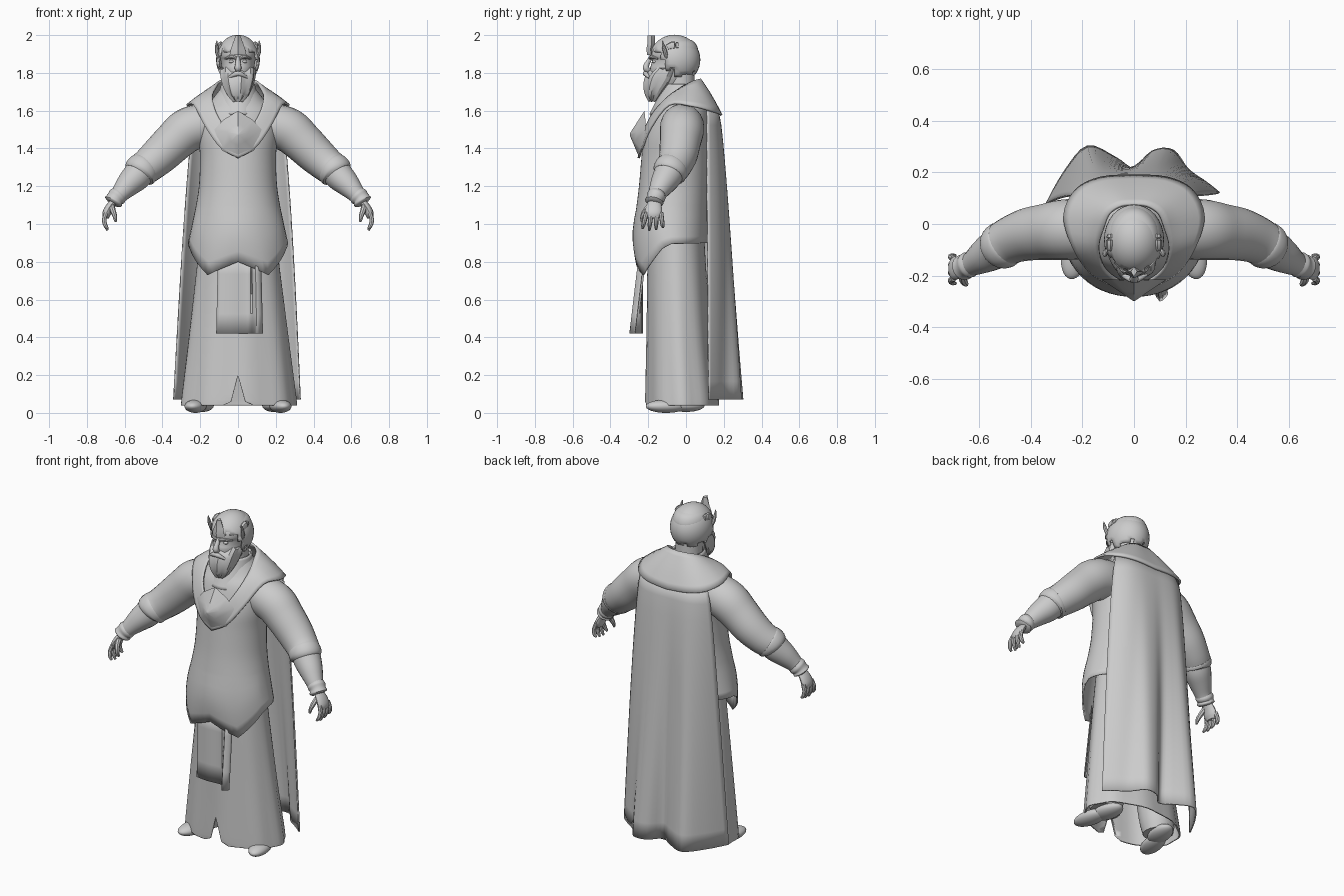
import bpy, bmesh, math
from mathutils import Vector, Matrix

if "Cube" in bpy.data.objects:
    bpy.data.objects.remove(bpy.data.objects["Cube"])

GREY = (0.6, 0.6, 0.6, 1)
mat = bpy.data.materials.new("stone grey")
mat.use_nodes = True
mat.diffuse_color = GREY
mat.node_tree.nodes["Principled BSDF"].inputs["Base Color"].default_value = GREY


def finish(name, bm, thick=0, angle=40):
    bmesh.ops.recalc_face_normals(bm, faces=bm.faces)
    me = bpy.data.meshes.new(name)
    bm.to_mesh(me)
    bm.free()
    me.materials.append(mat)
    ob = bpy.data.objects.new(name, me)
    bpy.context.collection.objects.link(ob)
    if thick:
        mod = ob.modifiers.new("thickness", "SOLIDIFY")
        mod.thickness = thick
        mod.offset = 0
    bpy.ops.object.select_all(action="DESELECT")
    ob.select_set(True)
    bpy.context.view_layer.objects.active = ob
    bpy.ops.object.shade_smooth_by_angle(angle=math.radians(angle))
    return ob


def smooth(rows, k=4):
    """Catmull-Rom through rows of numbers."""
    rows = [Vector(r) for r in rows]
    out = []
    for i in range(len(rows) - 1):
        p, q = rows[i], rows[i + 1]
        a, b = rows[max(i - 1, 0)], rows[min(i + 2, len(rows) - 1)]
        for j in range(k):
            t = j / k
            out.append(0.5 * (2 * p + (q - a) * t + (2 * a - 5 * p + 4 * q - b) * t * t
                              + (3 * p - a - 3 * q + b) * t ** 3))
    return out + [rows[-1]]


def loft(name, rings, caps=(True, True), thick=0, closed=True, angle=40):
    bm = bmesh.new()
    vs = [[bm.verts.new(p) for p in r] for r in rings]
    n = len(vs[0])
    for a, b in zip(vs, vs[1:]):
        for i in range(n if closed else n - 1):
            j = (i + 1) % n
            bm.faces.new((a[i], a[j], b[j], b[i]))
    for use, r in zip(caps, (vs[0], vs[-1])):
        if use and closed:
            bm.faces.new(r)
    return finish(name, bm, thick, angle)


def oval(z, rx, front, back, n=48, fold=0, waves=9):
    """Horizontal ring, first point at the front."""
    pts = []
    for i in range(n):
        a = math.tau * i / n
        f = 1 + fold * math.sin(waves * a)
        pts.append(Vector((rx * f * math.sin(a),
                           (front + back) / 2 - (back - front) / 2 * f * math.cos(a), z)))
    return pts


def tube(name, path, n=16, k=4, flat=1):
    """Round limb along points of x, y, z, radius."""
    path = smooth(path, k)
    rings = []
    for i, p in enumerate(path):
        d = (path[min(i + 1, len(path) - 1)] - path[max(i - 1, 0)]).to_3d().normalized()
        u = d.cross(Vector((0, 1, 0.01))).normalized()
        v = d.cross(u)
        rings.append([p.to_3d() + p[3] * (u * math.cos(t) * flat + v * math.sin(t))
                      for t in (math.tau * j / n for j in range(n))])
    return loft(name, rings)


def ball(name, loc, size, turn=0, keep=None):
    bm = bmesh.new()
    m = Matrix.Translation(loc) @ Matrix.Rotation(turn, 4, "Z") @ Matrix.Diagonal((*size, 1))
    bmesh.ops.create_uvsphere(bm, u_segments=32, v_segments=20, radius=1, matrix=m)
    if keep:
        bmesh.ops.delete(bm, geom=[f for f in bm.faces if not keep(f.calc_center_median())],
                         context="FACES")
    return finish(name, bm, 0.008 if keep else 0)


def half_loop(pts):
    """Smooth half outline, front to back, mirrored into a ring."""
    h = smooth(pts, 4)
    return h + [Vector((-p.x, p.y, p.z)) for p in h[-2:0:-1]]


def piecewise(x, keys):
    for (a, va), (b, vb) in zip(keys, keys[1:]):
        if x <= b:
            return va + (vb - va) * (x - a) / (b - a)
    return keys[-1][1]


# Tunic with a pointed front hem
rings = [oval(*r) for r in smooth([
    (1.72, .085, -.11, .06), (1.65, .14, -.145, .1), (1.6, .19, -.175, .115), (1.53, .205, -.2, .12),
    (1.45, .205, -.222, .12), (1.35, .197, -.232, .115), (1.2, .203, -.245, .11),
    (1.08, .222, -.26, .107)])]
waist, hem = rings[-1], oval(.88, .262, -.262, .107)
for i, p in enumerate(hem):
    p.z = piecewise(min(i, 48 - i) * 7.5, [(0, .80), (37.5, .73), (75, .87), (90, .895), (180, .9)])
for t in (.2, .4, .6, .8, 1):
    ring = [a.lerp(b, t) for a, b in zip(waist, hem)]
    for p in ring:
        p.y -= .018 * math.sin(math.pi * t) * (p.y < -.1)
    rings.append(ring)
loft("tunic", rings, (True, False), .008)

# Long skirt, split at the front
rings = [oval(*r[:4], fold=r[4]) for r in smooth([
    (1.0, .19, -.19, .09, 0), (.8, .212, -.2, .1, .005), (.4, .26, -.205, .13, .014),
    (.1, .297, -.21, .165, .02), (.04, .303, -.21, .17, .02)])]
for r in rings:
    for i, p in enumerate(r):
        p.z = max(p.z, {0: .2, 1: .06}.get(min(i, 48 - i), 0))
loft("skirt", rings, (True, False), .008)

# Front cloth with a fold on one side
xs = [(-.115, -.23), (-.04, -.24), (.04, -.235), (.07, -.245), (.1, -.297), (.13, -.27)]
loft("front_cloth", [[Vector((x * (1 - .08 * t), y + .05 * t * (y < -.25), .42 + .42 * t))
                      for x, y in smooth(xs, 3)] for t in (0, .25, .5, .75, 1)],
     thick=.006, closed=False)

# Cape hanging in folds from the shoulders
low = smooth([(-.34, .075), (-.27, .2), (-.18, .3), (-.07, .255), (0, .215), (.07, .28),
              (.15, .285), (.21, .21), (.28, .16), (.33, .12)], 4)
rows = []
for j in range(17):
    z = 1.62 - 1.55 * j / 16
    t = (j / 16) ** .62
    row = []
    for i, p in enumerate(low):
        s = -1 + 2 * i / (len(low) - 1)
        top = Vector((.22 * s, .11 + .055 * (1 - s ** 4)))
        mid = Vector((.33 * s, .11 + .155 * (1 - s ** 4)))
        q = top.lerp(mid.lerp(p, t ** 1.5), t)
        row.append(Vector((q.x, q.y, z)))
    rows.append(row)
loft("cape", rows, thick=.008, closed=False)

# Draped mantle around the neck and shoulders
inner = half_loop([(0, -.236, 1.45), (.06, -.218, 1.5), (.115, -.17, 1.59), (.135, -.09, 1.675),
                   (.115, -.01, 1.73), (.095, .04, 1.755), (.05, .07, 1.765), (0, .075, 1.765)])
outer = half_loop([(0, -.25, 1.35), (.09, -.232, 1.4), (.17, -.185, 1.51), (.235, -.09, 1.63),
                   (.27, .03, 1.625), (.225, .13, 1.6), (.13, .178, 1.585), (0, .187, 1.575)])
loft("mantle", [[a.lerp(b, t) + Vector((0, 0, .01 * math.sin(math.pi * t)))
                 for a, b in zip(inner, outer)] for t in (0, .15, .4, .65, .85, 1)],
     (False, False), .012)
collar = [(1.58, .12, -.19, .08), (1.66, .105, -.15, .075), (1.74, .085, -.115, .065)]
loft("inner_collar", [oval(*r) for r in smooth(collar)], (False, False), .008)

# Pointed chest plate
edge = [(0, -.22, 1.6), (.08, -.215, 1.55), (.125, -.215, 1.5), (.085, -.235, 1.39), (0, -.245, 1.345)]
edge = [Vector(p) for p in edge]
edge += [Vector((-p.x, p.y, p.z)) for p in edge[3:0:-1]]
peak = Vector((0, -.3, 1.475))
loft("chest_plate", [edge, [p.lerp(peak, .55) for p in edge], [p.lerp(peak, .95) for p in edge]])

# Neck, head and beard
loft("neck", [oval(z, r, -.03 - r, -.03 + r, 24) for z, r in ((1.6, .08), (1.7, .075), (1.82, .075))])
loft("head", [oval(*r, 32) for r in smooth([
    (1.72, .055, -.16, -.02), (1.77, .075, -.185, .02), (1.82, .085, -.19, .045),
    (1.845, .088, -.184, .055), (1.87, .093, -.18, .06), (1.89, .098, -.19, .063),
    (1.93, .1, -.178, .063), (1.97, .075, -.14, .035), (1.992, .02, -.08, -.04)])])
beard = [oval(*r, 32, .05, 8) for r in smooth([
    (1.648, .02, -.195, -.155), (1.675, .05, -.212, -.125), (1.71, .07, -.222, -.09),
    (1.75, .084, -.222, -.05), (1.79, .092, -.208, -.025), (1.825, .094, -.17, -.02)])]
for r in beard[1:]:
    for i, p in enumerate(r):
        p.z += .008 * math.cos(8 * math.tau * i / 32)
loft("beard", beard, angle=30)
tube("nose", [(0, -.182, 1.885, .01), (0, -.205, 1.85, .014), (0, -.212, 1.825, .018),
              (0, -.195, 1.812, .012)], 10)
tube("moustache", [(-.05, -.195, 1.775, .006), (0, -.215, 1.797, .014), (.05, -.195, 1.775, .006)], 10)

# Hair with a ragged rim
def in_hair(c):
    ragged = .012 * math.sin(c.x * 90) + .01 * math.sin(c.y * 110)
    return c.z + ragged > piecewise(c.y, [(-.3, 1.93), (-.14, 1.91), (-.1, 1.84), (-.05, 1.8), (.1, 1.78)])
ball("hair", (0, -.06, 1.87), (.112, .132, .128), keep=in_hair)

# Brow ornament
loft("brow_ornament", [[Vector((-w, y + .012, z)), Vector((0, y - .01, z)), Vector((w, y + .012, z)),
                        Vector((0, y + .03, z))]
                       for z, w, y in ((1.895, .045, -.195), (1.925, .038, -.2), (1.95, .03, -.195),
                                       (1.998, .012, -.195))])

for s, side in ((1, "left"), (-1, "right")):
    def m(*path):
        return [(s * p[0], *p[1:]) for p in path]
    # Head ornaments, brows and eyes
    tube(side + "_wing", m((.1, -.1, 1.87, .008), (.11, -.11, 1.91, .011),
                           (.113, -.12, 1.945, .008), (.112, -.125, 1.97, .002)), 8)
    tube(side + "_temple_plate", m((.094, -.1, 1.935, .016), (.093, -.07, 1.945, .022),
                                   (.093, -.04, 1.945, .016)), 8, flat=.7)
    tube(side + "_brow", m((.008, -.19, 1.878, .008), (.035, -.184, 1.885, .01),
                           (.068, -.15, 1.875, .005)), 8)
    ball(side + "_eye", (s * .034, -.165, 1.86), (.014, .014, .009))
    # Sleeves and cuffs
    tube(side + "_upper_sleeve", m((.12, -.02, 1.53, .1), (.19, -.02, 1.522, .114), (.27, -.022, 1.495, .117),
                                   (.34, -.03, 1.435, .109), (.41, -.04, 1.368, .102),
                                   (.47, -.06, 1.315, .093), (.51, -.082, 1.285, .088)), 24)
    tube(side + "_forearm", m((.47, -.06, 1.315, .075), (.51, -.082, 1.285, .079), (.54, -.1, 1.25, .077),
                              (.58, -.125, 1.21, .066), (.62, -.15, 1.165, .05),
                              (.648, -.163, 1.13, .04)), 20)
    tube(side + "_elbow_band", m((.49, -.07, 1.3, .08), (.5, -.077, 1.292, .091), (.52, -.088, 1.275, .09),
                                 (.53, -.094, 1.262, .078)), 24)
    tube(side + "_wrist_cuff", m((.628, -.152, 1.16, .045), (.64, -.158, 1.146, .051), (.652, -.164, 1.132, .046),
                                 (.66, -.168, 1.118, .05), (.665, -.17, 1.11, .035)), 20)
    # Hand
    tube(side + "_palm", m((.65, -.165, 1.13, .03), (.68, -.17, 1.09, .042),
                           (.696, -.172, 1.055, .045), (.7, -.172, 1.03, .03)), 16, flat=.5)
    for i, name in enumerate(("little", "ring", "middle", "index")):
        y, drop = -.132 - .026 * i, (.012, 0, -.004, .006)[i]
        tube(side + "_" + name + "_finger",
             m((.697, y, 1.06, .012), (.708, y - .004 * (i - 1), 1.025, .012),
               (.703, y - .008 * (i - 1), .995, .011), (.69, y - .01 * (i - 1), .97 + drop, .006)), 8)
    tube(side + "_thumb", m((.67, -.185, 1.1, .016), (.662, -.215, 1.07, .015),
                            (.652, -.23, 1.04, .012), (.648, -.235, 1.012, .006)), 8)
    # Leg and shoe
    tube(side + "_leg", m((.11, -.03, .75, .09), (.15, -.03, .4, .1), (.18, -.02, .15, .1),
                          (.19, -.02, .05, .085)), 20)
    ball(side + "_shoe", (s * .225, -.105, .035), (.055, .11, .035), s * .2)
    ball(side + "_heel", (s * .19, .0, .04), (.06, .1, .035), s * .2)
